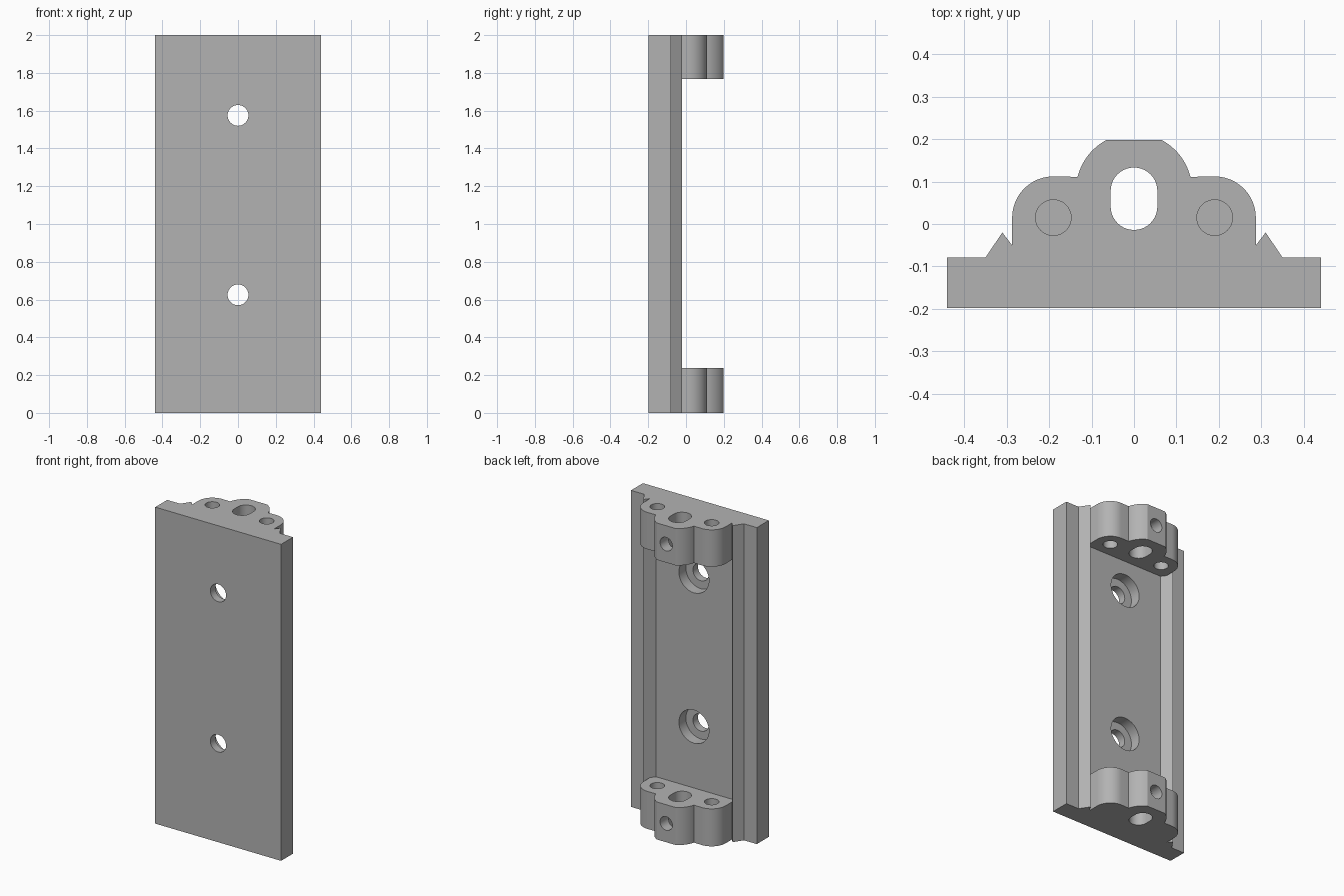
import bpy, bmesh
from math import cos, sin, pi, atan2, hypot

cube = bpy.data.objects.get("Cube")
if cube:
    bpy.data.objects.remove(cube, do_unlink=True)

grey = bpy.data.materials.new("machined grey")
grey.use_nodes = True
COLOUR = (0.45, 0.45, 0.45, 1)
grey.diffuse_color = COLOUR
grey.node_tree.nodes["Principled BSDF"].inputs["Base Color"].default_value = COLOUR

FRONT, FLOOR, BACK = -0.198, -0.079, 0.198
BRACKETS = ((0.0, 0.237), (1.767, 2.0))


def arc(cx, cy, r, a0, a1, n=12):
    return [(cx + r * cos(a0 + (a1 - a0) * i / n),
             cy + r * sin(a0 + (a1 - a0) * i / n)) for i in range(n + 1)]


def mirrored(half):
    """Close a right-hand outline with its mirror image."""
    return half + [(-x, y) for x, y in reversed(half)]


def prism(name, outline, low, high, along_y=False):
    """Extrude an outline along z, or along y with the outline in x and z."""
    bm = bmesh.new()
    place = (lambda u, v: (u, low, v)) if along_y else (lambda u, v: (u, v, low))
    face = bm.faces.new([bm.verts.new(place(u, v)) for u, v in outline])
    new = bmesh.ops.extrude_face_region(bm, geom=[face])["geom"]
    step = (0, high - low, 0) if along_y else (0, 0, high - low)
    bmesh.ops.translate(bm, vec=step,
                        verts=[g for g in new if isinstance(g, bmesh.types.BMVert)])
    bmesh.ops.recalc_face_normals(bm, faces=bm.faces)
    mesh = bpy.data.meshes.new(name)
    bm.to_mesh(mesh)
    bm.free()
    mesh.materials.append(grey)
    obj = bpy.data.objects.new(name, mesh)
    bpy.context.collection.objects.link(obj)
    return obj


def circle(cx, cy, r):
    return arc(cx, cy, r, 0, 2 * pi, 40)[:-1]


def combine(target, tool, operation):
    mod = target.modifiers.new(tool.name, "BOOLEAN")
    mod.operation, mod.solver, mod.object = operation, "EXACT", tool
    bpy.context.view_layer.objects.active = target
    bpy.ops.object.modifier_apply(modifier=mod.name)
    bpy.data.objects.remove(tool, do_unlink=True)


# Plate with two pointed rails along its back
body = prism("mounting_plate", mirrored([
    (0.44, FRONT), (0.44, FLOOR), (0.35, FLOOR), (0.31, -0.02), (0.265, FLOOR)]), 0, 2)

# Three-lobed end brackets
MID_Y, SHOULDER = 0.077, 0.111
radius = hypot(0.133, SHOULDER - MID_Y)
lobe = arc(0, MID_Y, radius, atan2(SHOULDER - MID_Y, 0.133), atan2(BACK - MID_Y, 0.065))
bracket_outline = mirrored([(0.287, -0.12)] + arc(0.19, 0.015, 0.097, 0, pi / 2) + lobe)
for low, high in BRACKETS:
    combine(body, prism("end_bracket", bracket_outline, low, high), "UNION")

# Counterbored screw holes through the plate
for z in (0.625, 1.575):
    combine(body, prism("screw_hole", circle(0, z, 0.055), -0.3, 0, True), "DIFFERENCE")
    combine(body, prism("counterbore", circle(0, z, 0.105), -0.148, 0, True), "DIFFERENCE")

# Bracket holes: rounded slot, a pin hole on each side, a set screw hole in the back
slot = arc(0, 0.078, 0.055, 0, pi, 20) + arc(0, 0.041, 0.055, pi, 2 * pi, 20)
for low, high in BRACKETS:
    combine(body, prism("slot", slot, low - 0.05, high + 0.05), "DIFFERENCE")
    pin_low = 0.04 if low == 0 else low - 0.05
    for x in (-0.19, 0.19):
        combine(body, prism("pin_hole", circle(x, 0.015, 0.042), pin_low, high + 0.05),
                "DIFFERENCE")
    combine(body, prism("set_screw_hole", circle(0, (low + high) / 2, 0.043),
                        0.06, 0.3, True), "DIFFERENCE")

# Smooth curved walls, sharp edges kept
bpy.ops.object.select_all(action="DESELECT")
body.select_set(True)
bpy.context.view_layer.objects.active = body
bpy.ops.object.shade_smooth_by_angle(angle=pi / 6)
